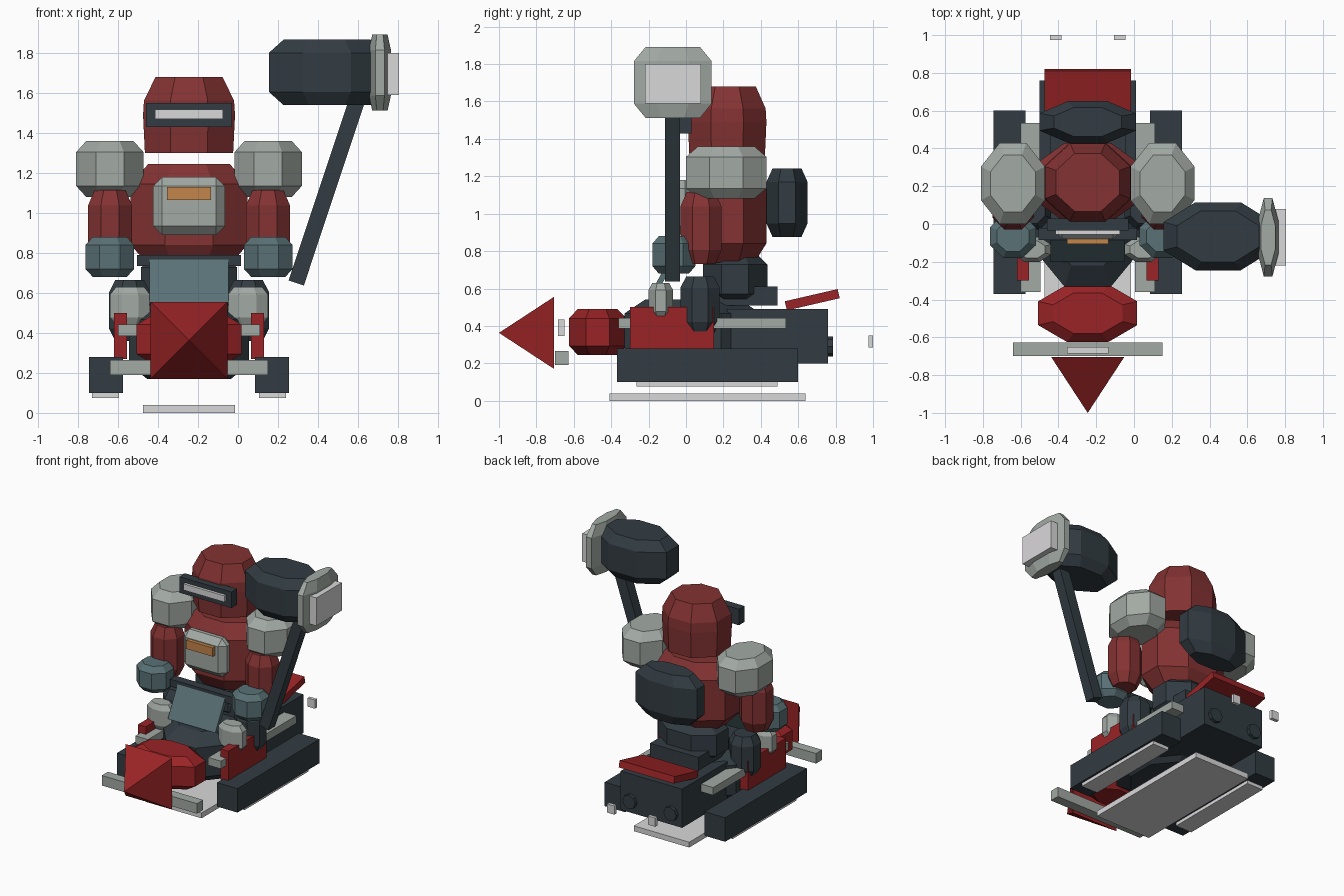
import bpy, bmesh, math
from mathutils import Matrix, Vector

cube = bpy.data.objects.get("Cube")
if cube:
    bpy.data.objects.remove(cube)

CX = -0.245  # centre line of the rider and vehicle


def material(name, rgb):
    m = bpy.data.materials.new(name)
    m.use_nodes = True
    m.diffuse_color = (*rgb, 1)
    m.node_tree.nodes["Principled BSDF"].inputs["Base Color"].default_value = (*rgb, 1)
    return m


ARMOUR = material("armour red", (0.23, 0.032, 0.032))
RED = material("bright red", (0.32, 0.017, 0.019))
DARK = material("dark slate", (0.032, 0.045, 0.055))
GREY = material("warm grey", (0.36, 0.40, 0.37))
WHITE = material("pale white", (0.70, 0.69, 0.70))
TEAL = material("teal", (0.10, 0.165, 0.18))
ORANGE = material("orange", (0.55, 0.24, 0.07))


def finish(name, bm, mat):
    bmesh.ops.recalc_face_normals(bm, faces=bm.faces)
    mesh = bpy.data.meshes.new(name)
    bm.to_mesh(mesh)
    bm.free()
    mesh.materials.append(mat)
    ob = bpy.data.objects.new(name, mesh)
    bpy.context.collection.objects.link(ob)
    return ob


def fit(x, y, z):
    """Matrix from the -1..1 cube to the given ranges."""
    ranges = (x, y, z)
    mid = Vector([(a + b) / 2 for a, b in ranges])
    return Matrix.Translation(mid) @ Matrix.Diagonal([(b - a) / 2 for a, b in ranges] + [1])


def box(name, mat, x, y, z, tilt=None, bevel=0):
    bm = bmesh.new()
    bmesh.ops.create_cube(bm, size=2, matrix=fit(x, y, z))
    if bevel:
        edges = [e for e in bm.edges]
        bmesh.ops.bevel(bm, geom=edges, offset=bevel, segments=1, affect='EDGES')
    if tilt:
        axis, angle = tilt
        mid = Vector([sum(r) / 2 for r in (x, y, z)])
        bmesh.ops.rotate(bm, verts=bm.verts, cent=mid,
                         matrix=Matrix.Rotation(math.radians(angle), 3, axis))
    return finish(name, bm, mat)


def barrel(name, mat, x, y, z, rings=((-1, 0.7), (-0.6, 1), (0.6, 1), (1, 0.7))):
    """Eight-sided block with tapered ends, flat sides facing the axes."""
    bm = bmesh.new()
    loops = []
    for h, r in rings:
        r /= math.cos(math.pi / 8)
        angles = [(i + 0.5) * math.pi / 4 for i in range(8)]
        loops.append([bm.verts.new((r * math.cos(a), r * math.sin(a), h)) for a in angles])
    for lo, hi in zip(loops, loops[1:]):
        for i in range(8):
            j = (i + 1) % 8
            bm.faces.new((lo[i], lo[j], hi[j], hi[i]))
    bm.faces.new(loops[0][::-1])
    bm.faces.new(loops[-1])
    bm.transform(fit(x, y, z))
    return finish(name, bm, mat)


def pair(make, name, mat, x, y, z, **kw):
    """Left and right copies; x is given as offsets from the centre line."""
    make("left_" + name, mat, (CX + x[0], CX + x[1]), y, z, **kw)
    make("right_" + name, mat, (CX - x[1], CX - x[0]), y, z, **kw)


def mid(half):
    return (CX - half, CX + half)


# Vehicle underside and hull
box("base_plate", WHITE, mid(0.23), (-0.41, 0.64), (0, 0.04))
pair(box, "skid", DARK, (0.33, 0.50), (-0.37, 0.60), (0.10, 0.28))
pair(box, "skid_plate", WHITE, (0.35, 0.485), (-0.265, 0.49), (0.075, 0.10))
barrel("hull", DARK, mid(0.30), (-0.33, 0.40), (0.17, 0.54))
box("rear_block", DARK, mid(0.255), (0.22, 0.76), (0.20, 0.49))
box("spoiler", RED, mid(0.228), (0.53, 0.82), (0.515, 0.565), tilt=('X', 13))
pair(box, "tail_light", WHITE, (0.14, 0.20), (0.975, 1.0), (0.285, 0.35))
for side in (-1, 1):
    bm = bmesh.new()
    bmesh.ops.create_cone(bm, cap_ends=True, segments=8, radius1=0.053, radius2=0.053, depth=0.1,
                          matrix=Matrix.Translation((CX + side * 0.17, 0.735, 0.29))
                          @ Matrix.Rotation(math.pi / 2, 4, 'X'))
    finish("left_exhaust" if side > 0 else "right_exhaust", bm, DARK)

# Vehicle sides
pair(box, "side_panel", RED, (0.31, 0.375), (-0.30, 0.15), (0.27, 0.50))
pair(box, "side_rail", GREY, (0.25, 0.355), (-0.36, 0.535), (0.385, 0.443))

# Vehicle nose
barrel("nose", RED, mid(0.262), (-0.625, -0.32), (0.245, 0.49))
box("bumper", GREY, mid(0.395), (-0.70, -0.627), (0.19, 0.265))
box("headlight", WHITE, mid(0.11), (-0.685, -0.65), (0.345, 0.435))
bm = bmesh.new()
bmesh.ops.create_cone(bm, cap_ends=True, segments=4, radius1=0.193 * math.sqrt(2), radius2=0,
                      depth=0.295, matrix=Matrix.Translation((CX, -0.8525, 0.363))
                      @ Matrix.Rotation(math.pi / 2, 4, 'X')
                      @ Matrix.Rotation(math.pi / 4, 4, 'Z'))
finish("nose_spike", bm, RED)

# Windscreen, handlebar and seat
box("windscreen", TEAL, mid(0.197), (-0.145, -0.115), (0.53, 0.775), tilt=('X', -28))
box("handlebar", DARK, mid(0.26), (-0.085, -0.02), (0.735, 0.79))
box("seat", DARK, mid(0.20), (0.10, 0.49), (0.51, 0.61))

# Rider legs
barrel("pelvis", DARK, mid(0.24), (0.09, 0.435), (0.52, 0.78))
pair(barrel, "thigh", DARK, (0.195, 0.40), (-0.03, 0.18), (0.36, 0.665))
pair(barrel, "knee", GREY, (0.195, 0.395), (-0.20, -0.07), (0.44, 0.63))

# Rider torso
barrel("torso", ARMOUR, mid(0.292), (0.01, 0.43), (0.74, 1.245))
box("chest_plate", GREY, mid(0.18), (-0.08, 0.04), (0.89, 1.18), bevel=0.045)
box("chest_badge", ORANGE, mid(0.11), (-0.107, -0.075), (1.065, 1.13))
barrel("backpack", DARK, mid(0.255), (0.43, 0.65), (0.875, 1.243))

# Rider head
barrel("head", ARMOUR, mid(0.23), (0.01, 0.43), (1.30, 1.68),
       rings=((-1, 0.96), (0.0, 1), (0.38, 0.98), (1, 0.73)))
box("visor", DARK, mid(0.215), (-0.035, 0.03), (1.43, 1.55))
box("visor_slit", WHITE, mid(0.17), (-0.055, -0.03), (1.47, 1.517))

# Rider arms
pair(barrel, "shoulder", GREY, (0.227, 0.565), (0.0, 0.43), (1.08, 1.36))
pair(barrel, "arm", ARMOUR, (0.285, 0.505), (-0.03, 0.19), (0.73, 1.115))
pair(barrel, "hand", TEAL, (0.275, 0.518), (-0.18, 0.05), (0.68, 0.88))

# Hammer
box("hammer_shaft", DARK, (0.407, 0.487), (-0.112, -0.033), (0.625, 1.61), tilt=('Y', 18.4))
barrel("hammer_head", DARK, (0.155, 0.735), (-0.245, 0.115), (1.54, 1.867),
       rings=((-1, 0.75), (-0.6, 1), (0.6, 1), (1, 0.75)))
barrel("hammer_cap", GREY, (0.655, 0.765), (-0.278, 0.137), (1.512, 1.892))
box("hammer_face", WHITE, (0.73, 0.805), (-0.22, 0.08), (1.59, 1.80))
